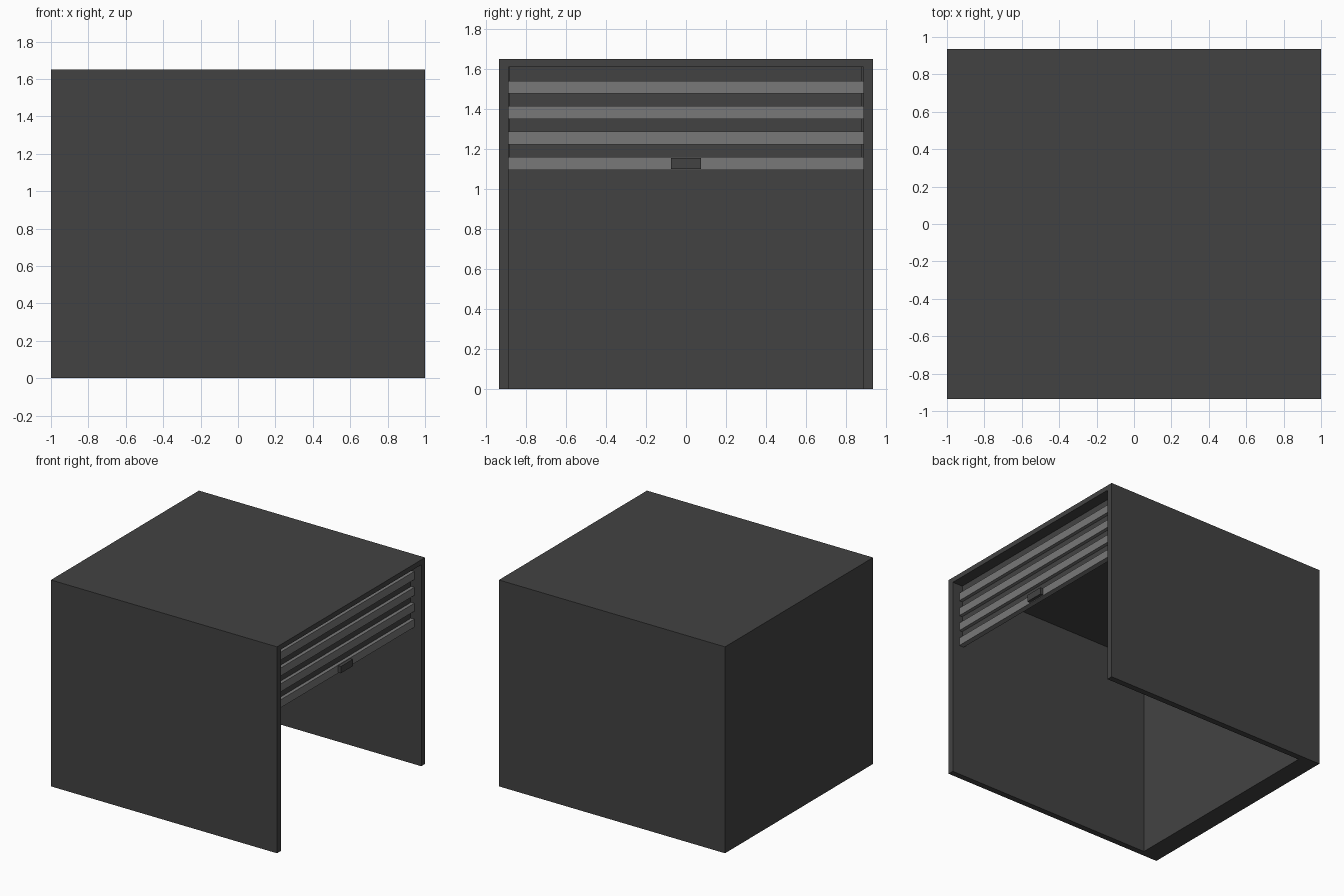
import bpy
import bmesh

if "Cube" in bpy.data.objects:
    bpy.data.objects.remove(bpy.data.objects["Cube"])


def material(name, v):
    m = bpy.data.materials.new(name)
    m.diffuse_color = (v, v, v, 1)
    m.use_nodes = True
    m.node_tree.nodes["Principled BSDF"].inputs["Base Color"].default_value = m.diffuse_color
    return m


charcoal = material("charcoal", 0.055)
grey = material("mid grey", 0.19)


def box(name, x, y, z, mat):
    """Box from (min, max) ranges on each axis."""
    bm = bmesh.new()
    bmesh.ops.create_cube(bm, size=1)
    for v in bm.verts:
        for i, (lo, hi) in enumerate((x, y, z)):
            v.co[i] = hi if v.co[i] > 0 else lo
    me = bpy.data.meshes.new(name)
    bm.to_mesh(me)
    bm.free()
    me.materials.append(mat)
    ob = bpy.data.objects.new(name, me)
    bpy.context.collection.objects.link(ob)
    return ob


# Shell: hollow box, open at the right end and underneath
shell = box("garage_shell", (-1, 1), (-0.935, 0.935), (0, 1.65), charcoal)
cutter = box("interior_cutter", (-0.84, 1.2), (-0.887, 0.887), (-0.2, 1.61), charcoal)
cutter.hide_render = True
mod = shell.modifiers.new("hollow", "BOOLEAN")
mod.operation = "DIFFERENCE"
mod.solver = "EXACT"
mod.object = cutter
bpy.context.view_layer.objects.active = shell
bpy.ops.object.modifier_apply(modifier="hollow")
bpy.data.objects.remove(cutter)

# Partly raised roller door: dark backing sheet with lighter raised slats
box("door_backing", (0.89, 0.91), (-0.885, 0.88), (1.10, 1.61), charcoal)
for i in range(4):
    z = 1.095 + i * 0.127
    box(f"door_slat_{i + 1}", (0.895, 0.938), (-0.887, 0.887), (z, z + 0.064), grey)

# Door handle
box("door_handle", (0.93, 0.963), (-0.075, 0.075), (1.10, 1.155), charcoal)
